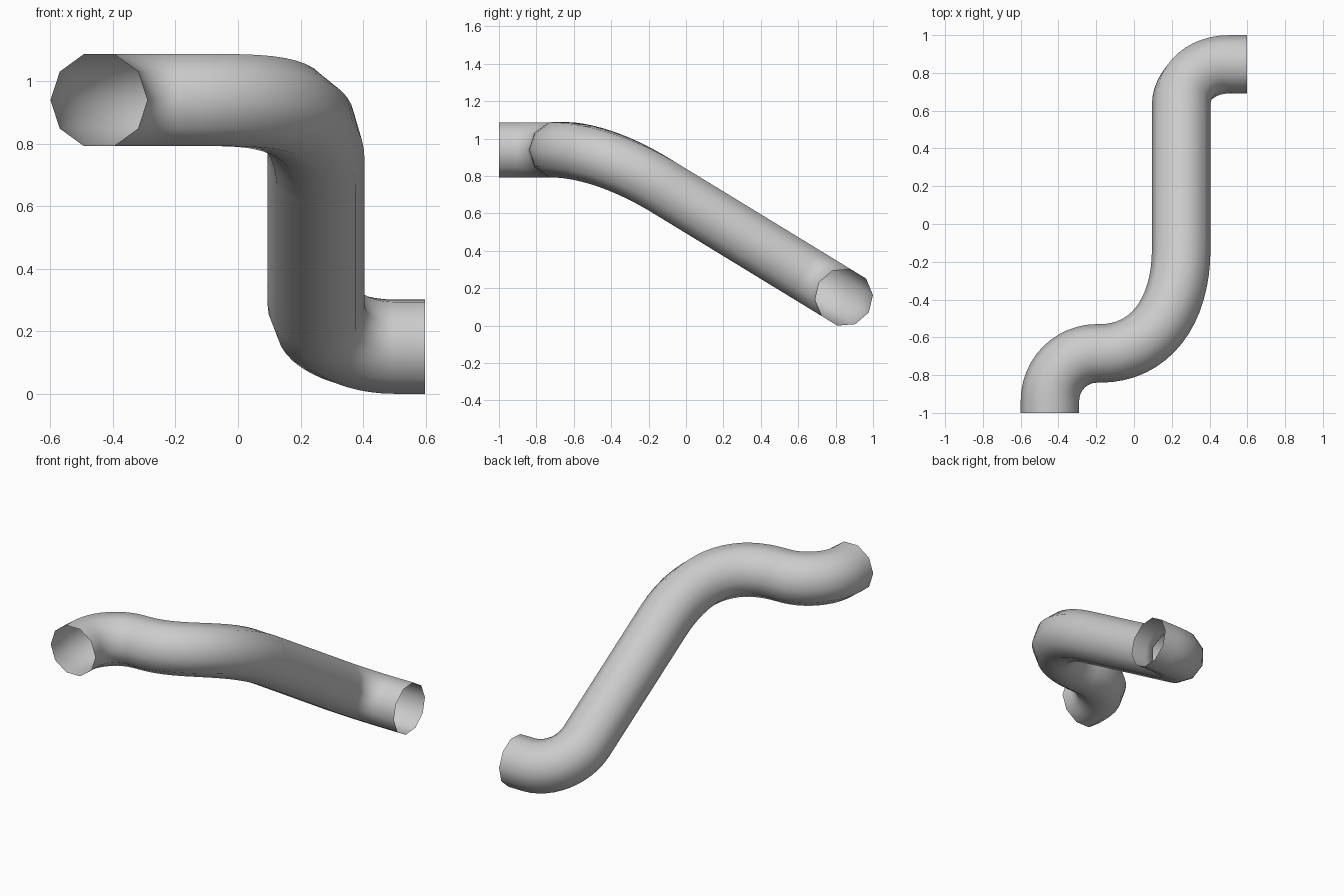
import bpy, bmesh, math
from mathutils import Vector

if "Cube" in bpy.data.objects:
    bpy.data.objects.remove(bpy.data.objects["Cube"])

R, SIDES = 0.155, 10
SLOPE = math.radians(31.4)
DOWN = Vector((0, math.cos(SLOPE), -math.sin(SLOPE)))     # direction of the sloping run
NORMAL = Vector((0, math.sin(SLOPE), math.cos(SLOPE)))    # its upward normal
X, Y, Z = Vector((1, 0, 0)), Vector((0, 1, 0)), Vector((0, 0, 1))
END = Vector((0.598, 0.845, 0.151))


def on_run(y):
    """Centre of the sloping run at a given y."""
    return Vector((0.25, y, END.z + (END.y - y) * math.tan(SLOPE)))


def tube(name, pts, tangents, up, r=R):
    """Open ten-sided tube swept along a list of points."""
    bm = bmesh.new()
    rings = []
    for p, t in zip(pts, tangents):
        t = t.normalized()
        n = (up - t * up.dot(t)).normalized()
        side = t.cross(n)
        rings.append([bm.verts.new(p + r * (side * math.cos(a) + n * math.sin(a)))
                      for a in (2 * math.pi * k / SIDES for k in range(SIDES))])
    for a, b in zip(rings, rings[1:]):
        for i in range(SIDES):
            j = (i + 1) % SIDES
            bm.faces.new((a[i], b[i], b[j], a[j]))
    bmesh.ops.recalc_face_normals(bm, faces=bm.faces)
    # an open tube can come out inverted, so check one face against the path
    bm.faces.ensure_lookup_table()
    f = bm.faces[0]
    if f.normal.dot(f.calc_center_median() - (pts[0] + pts[1]) / 2) < 0:
        bmesh.ops.reverse_faces(bm, faces=bm.faces)
    for f in bm.faces:
        f.smooth = True
    me = bpy.data.meshes.new(name)
    bm.to_mesh(me)
    bm.free()
    ob = bpy.data.objects.new(name, me)
    bpy.context.collection.objects.link(ob)


def elbow(name, start, arc_start, d0, d1, up, end, rad=0.25, n=12):
    """Straight lead-in, quarter bend from d0 to d1, straight lead-out."""
    c = arc_start + d1 * rad
    pts, tan = [start], [d0]
    for k in range(n + 1):
        a = math.pi / 2 * k / n
        pts.append(c - d1 * rad * math.cos(a) + d0 * rad * math.sin(a))
        tan.append(d0 * math.cos(a) + d1 * math.sin(a))
    pts.append(end)
    tan.append(d1)
    tube(name, pts, tan, up)


# upper inlet elbow
elbow("upper_elbow", Vector((-0.445, -1, 0.94)), Vector((-0.445, -0.935, 0.94)),
      Y, X, Z, Vector((-0.18, -0.685, 0.94)))

# wide bend dropping from level to the slope
p0, p3 = Vector((-0.18, -0.685, 0.94)), on_run(-0.13)
p1, p2 = p0 + X * 0.26, p3 - DOWN * 0.40
pts, tan = [], []
for k in range(17):
    t = k / 16
    s = 1 - t
    pts.append(p0 * s**3 + p1 * 3 * s * s * t + p2 * 3 * s * t * t + p3 * t**3)
    tan.append((p1 - p0) * s * s + (p2 - p1) * 2 * s * t + (p3 - p2) * t * t)
tube("wide_bend", pts, tan, Z)

# straight sloping sections
for name, ya, yb in (("straight_upper", -0.13, 0.155), ("straight_lower", 0.155, 0.515)):
    tube(name, [on_run(ya), on_run(yb)], [DOWN, DOWN], NORMAL)

# lower outlet elbow, lying in the sloping plane
corner = END - X * (END.x - 0.25)
elbow("lower_elbow", on_run(0.515), corner - DOWN * 0.25, DOWN, X, NORMAL, END)
